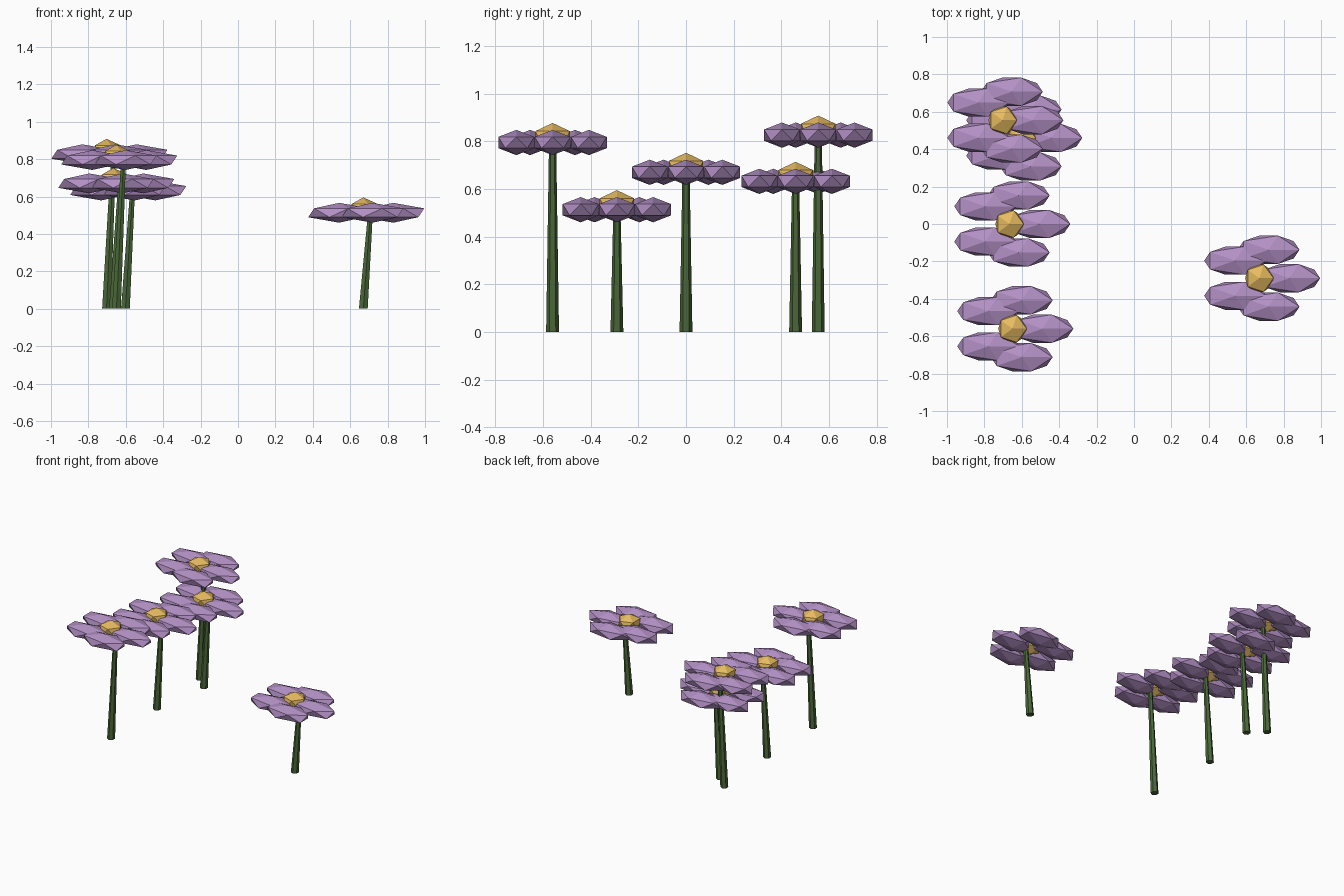
import bpy
from math import cos, sin, tau

if "Cube" in bpy.data.objects:
    bpy.data.objects.remove(bpy.data.objects["Cube"])


def material(name, rgb):
    mat = bpy.data.materials.new(name)
    mat.diffuse_color = (*rgb, 1)
    mat.use_nodes = True
    mat.node_tree.nodes["Principled BSDF"].inputs["Base Color"].default_value = mat.diffuse_color
    return mat


GREEN = material("stem_green", (0.07, 0.14, 0.04))
PURPLE = material("petal_purple", (0.45, 0.28, 0.56))
YELLOW = material("center_yellow", (0.80, 0.50, 0.12))


def finish(name, mat):
    ob = bpy.context.object
    ob.name = name
    ob.data.materials.append(mat)
    return ob


def blob(name, loc, scale, mat):
    bpy.ops.mesh.primitive_ico_sphere_add(subdivisions=1, radius=1, location=loc)
    ob = finish(name, mat)
    ob.scale = scale
    return ob


def flower(i, x, y, z):
    # six-sided tapered stem, leaning towards +x
    bpy.ops.mesh.primitive_cone_add(vertices=6, radius1=0.027, radius2=0.015,
                                    depth=z, location=(x, y, z / 2))
    stem = finish(f"stem_{i}", GREEN)
    for v in stem.data.vertices:
        if v.co.z > 0:
            v.co.x += 0.038

    # five long petals in a ring, all lying along x
    for k in range(5):
        a = tau * k / 5
        blob(f"petal_{i}_{k + 1}", (x + 0.16 * cos(a), y + 0.16 * sin(a), z),
             (0.185, 0.0885, 0.053), PURPLE)

    # faceted flower center
    blob(f"flower_center_{i}", (x, y, z + 0.02), (0.085, 0.085, 0.062), YELLOW)


# base x, base y, head height
FLOWERS = [(-0.703, 0.555, 0.826), (-0.602, 0.46, 0.632), (-0.666, 0.0, 0.67),
           (-0.65, -0.56, 0.795), (0.67, -0.29, 0.513)]
for i, (x, y, z) in enumerate(FLOWERS, 1):
    flower(i, x, y, z)
